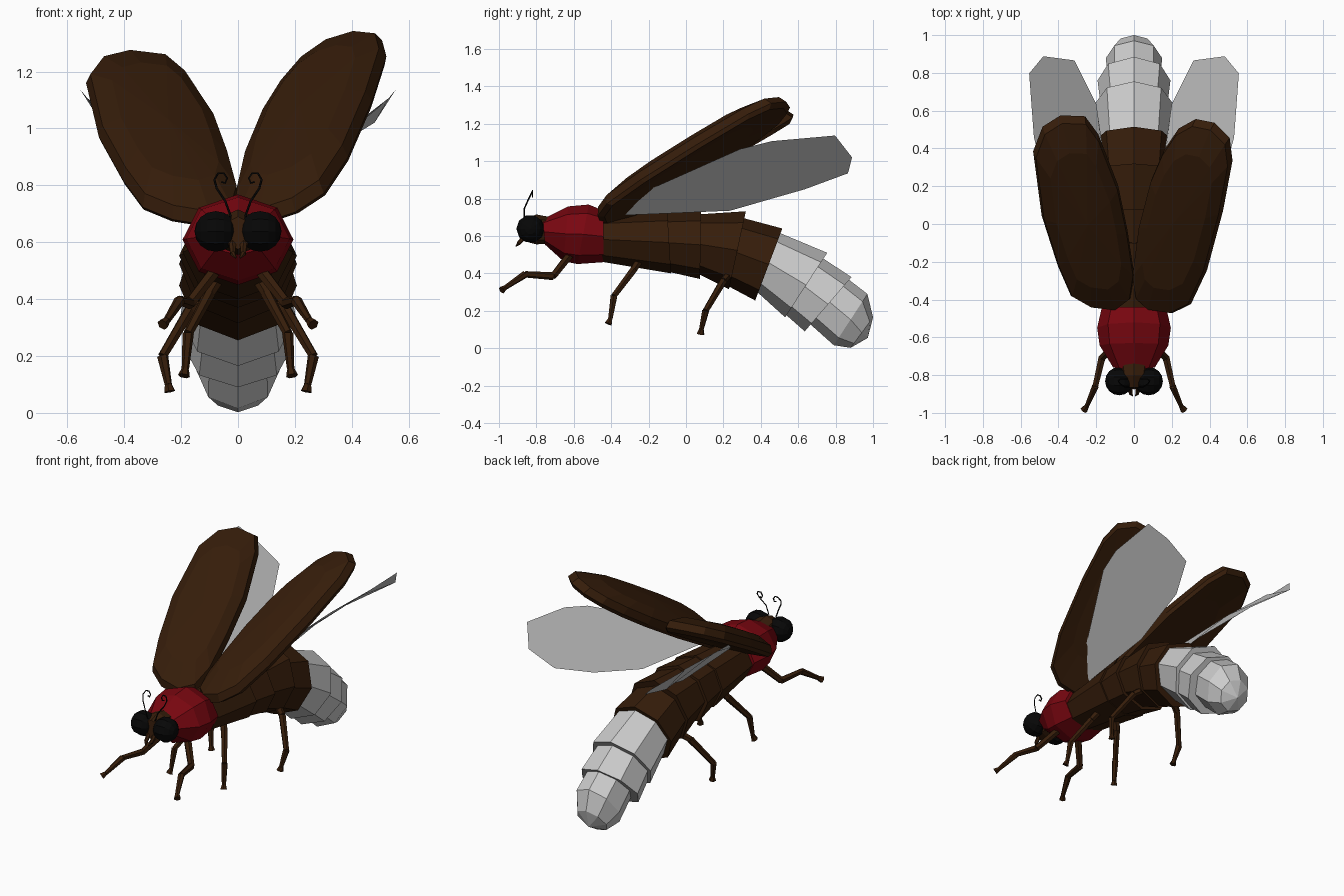
import bpy, bmesh
from math import sin, cos, pi, radians
from mathutils import Vector, Matrix

if "Cube" in bpy.data.objects:
    bpy.data.objects.remove(bpy.data.objects["Cube"])


def material(name, rgb):
    m = bpy.data.materials.new(name)
    m.diffuse_color = (*rgb, 1)
    m.use_nodes = True
    m.node_tree.nodes["Principled BSDF"].inputs["Base Color"].default_value = m.diffuse_color
    return m


BROWN = material("brown", (0.036, 0.012, 0.003))
RED = material("red", (0.19, 0.002, 0.005))
BLACK = material("black", (0.002, 0.002, 0.002))


def finish(name, bm, mat=None, fix=True):
    if fix:
        bmesh.ops.recalc_face_normals(bm, faces=bm.faces)
    me = bpy.data.meshes.new(name)
    bm.to_mesh(me)
    bm.free()
    ob = bpy.data.objects.new(name, me)
    bpy.context.collection.objects.link(ob)
    if mat:
        me.materials.append(mat)
    return ob


def bridge(bm, loops):
    for a, b in zip(loops, loops[1:]):
        n = len(a)
        for i in range(n):
            bm.faces.new((a[i], a[(i + 1) % n], b[(i + 1) % n], b[i]))


def body(name, rings, mat=None, apex=None, sides=8):
    """Loft tilted rings given as (top y, top z, bottom y, bottom z, half width)."""
    bm = bmesh.new()
    loops = []
    for ty, tz, by, bz, w in rings:
        c = Vector((0, (ty + by) / 2, (tz + bz) / 2))
        up = Vector((0, ty, tz)) - c
        loops.append([bm.verts.new(c + up * cos(2 * pi * i / sides)
                      + Vector((w * sin(2 * pi * i / sides), 0, 0))) for i in range(sides)])
    bridge(bm, loops)
    bm.faces.new(loops[0])
    if apex:
        tip = bm.verts.new(apex)
        for i in range(sides):
            bm.faces.new((loops[-1][i], loops[-1][(i + 1) % sides], tip))
    else:
        bm.faces.new(loops[-1])
    return finish(name, bm, mat)


def limb(name, pts, radii, mat, sides=6):
    """Jointed limb: one tapered cone per segment."""
    bm = bmesh.new()
    for a, b, (r1, r2) in zip(pts, pts[1:], radii):
        a, b = Vector(a), Vector(b)
        d = b - a
        m = Matrix.Translation((a + b) / 2) @ d.to_track_quat('Z', 'Y').to_matrix().to_4x4()
        bmesh.ops.create_cone(bm, cap_ends=True, segments=sides, radius1=r1, radius2=r2,
                              depth=d.length, matrix=m)
    return finish(name, bm, mat)


def flip(pts, s):
    return [(s * x, y, z) for x, y, z in pts]


# Thorax shield
body("thorax", [(-.765, .69, -.755, .555, .11), (-.63, .758, -.655, .465, .182),
                (-.52, .768, -.58, .45, .195), (-.44, .735, -.44, .46, .17)], RED)

# Overlapping abdomen segments, each flaring towards its rear lip
body("abdomen_1", [(-.47, .70, -.47, .465, .155), (-.10, .73, -.08, .40, .195)], BROWN)
body("abdomen_2", [(-.12, .72, -.10, .41, .18), (.08, .735, .075, .37, .207)], BROWN)
body("abdomen_3", [(.06, .715, .06, .40, .185), (.32, .732, .23, .315, .207)], BROWN)
body("abdomen_4", [(.29, .70, .22, .335, .185), (.515, .64, .37, .255, .207)], BROWN)
body("lantern_1", [(.48, .625, .37, .31, .18), (.755, .51, .53, .165, .203)])
body("lantern_2", [(.725, .485, .51, .20, .175), (.885, .38, .635, .09, .193)])
body("lantern_tip", [(.84, .39, .64, .15, .142), (.97, .29, .79, .016, .148),
                     (1.0, .165, .88, .002, .10)], apex=(0, .972, .055))

# Head and jaws
body("head", [(-.72, .70, -.72, .56, .08), (-.80, .715, -.80, .555, .075),
              (-.865, .69, -.875, .575, .045)], BROWN)
for s, side in ((1, "right"), (-1, "left")):
    limb(f"jaw_{side}", flip([(.02, -.86, .60), (.018, -.895, .56), (.008, -.91, .545)], s),
         [(.014, .011), (.011, .003)], BROWN)

    # Compound eye
    bm = bmesh.new()
    bmesh.ops.create_uvsphere(bm, u_segments=10, v_segments=8, radius=.075,
                              matrix=Matrix.Translation((s * .078, -.832, .638))
                              @ Matrix.Rotation(radians(90), 4, 'Y'))
    finish(f"eye_{side}", bm, BLACK)

    # Curled antenna
    cu = bpy.data.curves.new(f"antenna_{side}", 'CURVE')
    cu.dimensions = '3D'
    cu.bevel_depth = .004
    cu.bevel_resolution = 0
    path = flip([(.025, -.865, .69), (.045, -.865, .745), (.075, -.845, .79), (.083, -.83, .82),
                 (.07, -.82, .842), (.05, -.82, .843), (.038, -.82, .825), (.045, -.82, .808),
                 (.058, -.82, .812)], s)
    sp = cu.splines.new('POLY')
    sp.points.add(len(path) - 1)
    for p, co in zip(sp.points, path):
        p.co = (*co, 1)
    cu.materials.append(BLACK)
    bpy.context.collection.objects.link(bpy.data.objects.new(f"antenna_{side}", cu))

    # Legs: upper leg, shin and foot
    legs = {
        "front": [(.08, -.62, .50), (.17, -.71, .385), (.205, -.86, .395), (.25, -.965, .325),
                  (.265, -.985, .31)],
        "middle": [(.07, -.25, .47), (.10, -.28, .42), (.175, -.385, .28), (.185, -.405, .155),
                   (.19, -.415, .13)],
        "rear": [(.08, .25, .42), (.17, .20, .36), (.265, .105, .20), (.245, .082, .10),
                 (.24, .078, .075)],
    }
    for k, pts in legs.items():
        limb(f"{k}_leg_{side}", flip(pts, s),
             [(.023, .02), (.021, .017), (.02, .013), (.013, .021)], BROWN)

    # Thin, slightly twisted hind wing
    bm = bmesh.new()
    lead = [(.13, -.35, .78), (.485, .29, 1.065), (.53, .46, 1.107), (.555, .797, 1.137)]
    trail = [(.08, -.35, .71), (.14, .235, .735), (.20, .636, .85), (.315, .866, .935)]
    a = [bm.verts.new(p) for p in flip(lead, s)]
    b = [bm.verts.new(p) for p in flip(trail, s)]
    for i in range(3):
        bm.faces.new((a[i], a[i + 1], b[i + 1], b[i]))
    bm.faces.new((a[3], bm.verts.new((s * .48, .888, 1.02)), b[3]))
    bmesh.ops.dissolve_edges(bm, edges=[e for e in bm.edges if len(e.link_faces) == 2])
    finish(f"hind_wing_{side}", bm, fix=False)


def wing_case(name, outline, s, plane):
    """Domed shell over a plan outline laid on the plane z = a + b*x + c*y."""
    a, b, c = plane
    pts = [Vector((s * x, y, a + b * x + c * y)) for x, y in outline]
    mid = sum(pts, Vector()) / len(pts)
    n = Vector((-s * b, -c, 1)).normalized()
    bm = bmesh.new()
    loops = [[bm.verts.new(mid + (p - mid) * k + n * h) for p in pts]
             for k, h in ((.6, 0), (.95, -.012), (1, .01), (.96, .055), (.7, .095))]
    bridge(bm, loops)
    for loop, h in ((loops[0], 0), (loops[-1], .11)):
        tip = bm.verts.new(mid + n * h)
        for i in range(len(loop)):
            bm.faces.new((loop[i], loop[(i + 1) % len(loop)], tip))
    finish(name, bm, BROWN)


# Raised wing cases, each held at its own angle
wing_case("wing_case_right",
          [(.0, -.27), (.035, 0), (.10, .25), (.165, .40), (.24, .51), (.33, .56), (.43, .54),
           (.51, .46), (.525, .34), (.475, .075), (.39, -.24), (.305, -.42), (.205, -.468),
           (.085, -.45), (.02, -.39)], 1, (.855, .41, .515))
wing_case("wing_case_left",
          [(0, -.26), (.035, -.03), (.085, .21), (.19, .48), (.26, .575), (.39, .58), (.485, .52),
           (.535, .39), (.49, .05), (.405, -.215), (.335, -.375), (.23, -.435), (.10, -.45),
           (.02, -.39)], -1, (.885, .10, .545))
